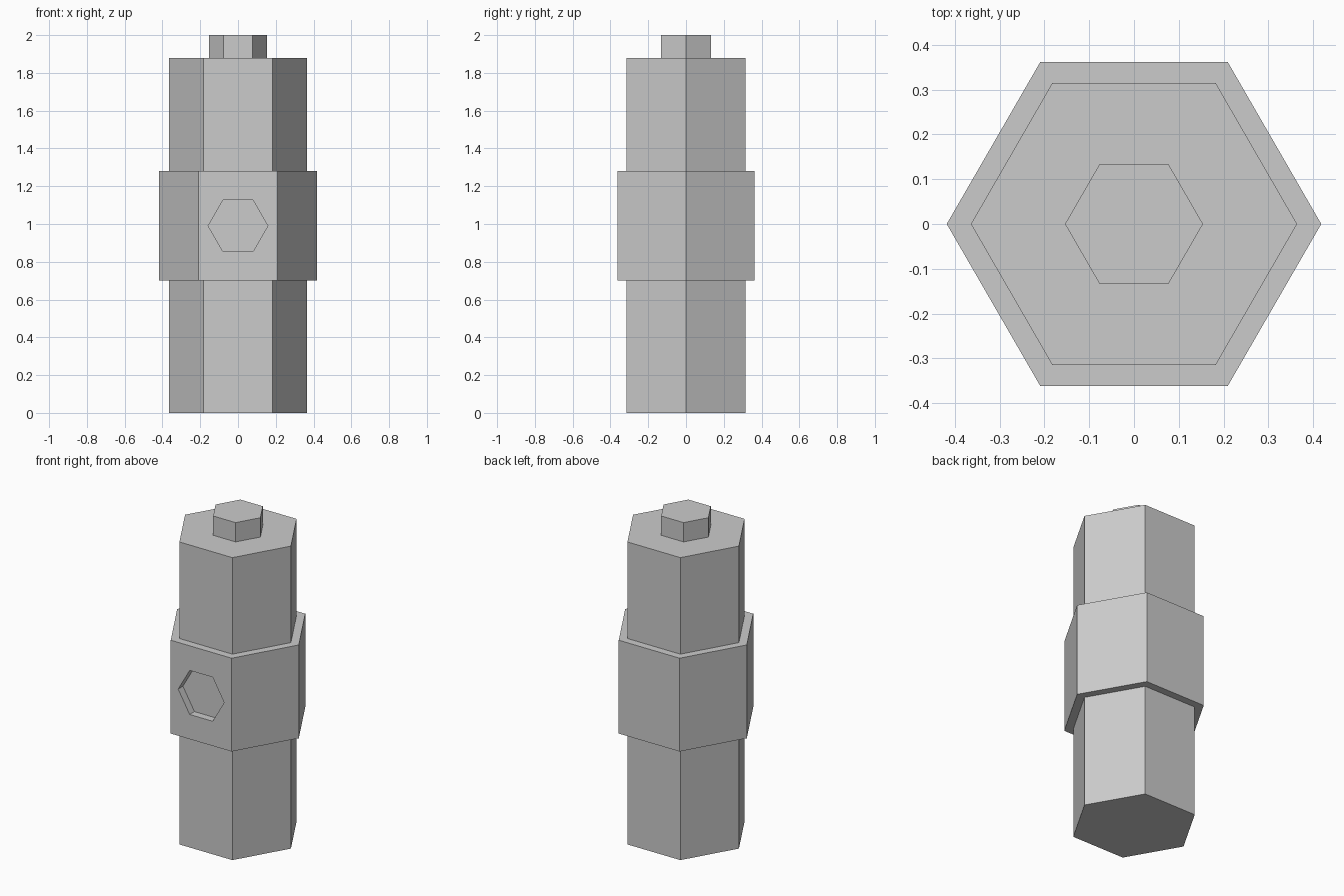
import bpy, bmesh
from math import cos, sin, pi
from mathutils import Matrix

if "Cube" in bpy.data.objects:
    bpy.data.objects.remove(bpy.data.objects["Cube"])


def hex_loft(name, rings):
    """Solid lofted through hexagonal rings given as (corner radius, height)."""
    bm = bmesh.new()
    loops = [[bm.verts.new((r * cos(i * pi / 3), r * sin(i * pi / 3), z))
              for i in range(6)] for r, z in rings]
    for a, b in zip(loops, loops[1:]):
        for i in range(6):
            j = (i + 1) % 6
            bm.faces.new((a[i], a[j], b[j], b[i]))
    bm.faces.new(loops[0][::-1])
    bm.faces.new(loops[-1])
    bmesh.ops.recalc_face_normals(bm, faces=bm.faces)
    mesh = bpy.data.meshes.new(name)
    bm.to_mesh(mesh)
    bm.free()
    obj = bpy.data.objects.new(name, mesh)
    bpy.context.collection.objects.link(obj)
    return obj


BODY, COLLAR, KNOB = 0.364, 0.418, 0.154

# Hexagonal handle: lower grip, wide collar, upper grip and top knob
handle = hex_loft("hex_handle", [
    (BODY, 0), (BODY, 0.70), (COLLAR, 0.70), (COLLAR, 1.28),
    (BODY, 1.28), (BODY, 1.88), (KNOB, 1.88), (KNOB, 2.0)])

# Shallow hexagonal button recess in the front of the collar
cutter = hex_loft("recess_cutter", [(0.158, 0.315), (0.158, 0.5)])
cutter.data.transform(Matrix.Translation((0, 0, 0.99)) @ Matrix.Rotation(pi / 2, 4, 'X'))
cutter.hide_render = True
cutter.display_type = 'WIRE'

cut = handle.modifiers.new("button_recess", 'BOOLEAN')
cut.operation = 'DIFFERENCE'
cut.solver = 'EXACT'
cut.object = cutter

# Apply the cut, then discard the cutter
bpy.context.view_layer.objects.active = handle
handle.select_set(True)
bpy.ops.object.modifier_apply(modifier=cut.name)
bpy.data.objects.remove(cutter)
